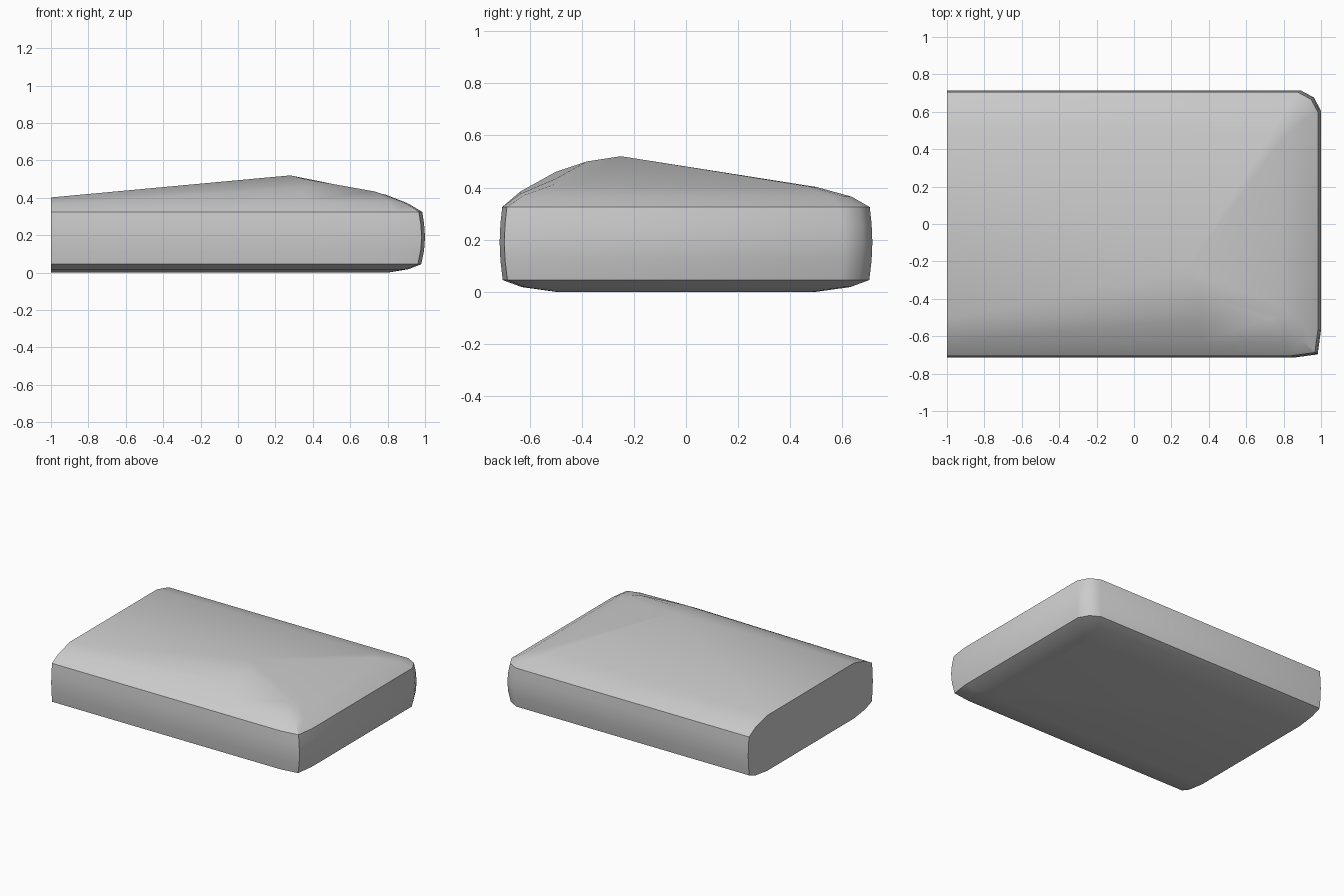
import bpy, bmesh
from math import radians

cube = bpy.data.objects.get("Cube")
if cube:
    bpy.data.objects.remove(cube)

# single stone-grey material
grey = bpy.data.materials.new("light_grey")
grey.use_nodes = True
colour = (0.6, 0.6, 0.6, 1)
grey.diffuse_color = colour
grey.node_tree.nodes["Principled BSDF"].inputs["Base Color"].default_value = colour


def outline(x, y, z, front_r, back_r, lift):
    """Open loop from the flat end, round the front, right and back sides."""
    f, b = front_r, back_r
    plan = [(-1, -y), (0.36, -y), (x - f, -y), (x - 0.12 * f, -y + 0.12 * f),
            (x, -y + f), (x, y - b), (x - 0.35 * b, y - 0.35 * b),
            (x - b, y), (-1, y)]
    raised = {1: lift, 2: lift * 0.55, 3: lift * 0.25, 4: lift * 0.25}
    return [(px, py, z + raised.get(i, 0)) for i, (px, py) in enumerate(plan)]


# outlines from the base up: reach in x, reach in y, height, corner sizes, front lift
levels = [
    (0.80, 0.50, 0.000, 0.05, 0.05, 0),
    (0.91, 0.63, 0.018, 0.10, 0.08, 0),
    (0.98, 0.703, 0.045, 0.15, 0.11, 0),
    (0.995, 0.712, 0.12, 0.15, 0.11, 0),
    (1.00, 0.715, 0.19, 0.15, 0.11, 0),
    (0.995, 0.712, 0.26, 0.15, 0.11, 0),
    (0.985, 0.705, 0.325, 0.15, 0.11, 0),
    (0.91, 0.635, 0.365, 0.10, 0.08, 0.02),
    (0.79, 0.50, 0.402, 0.06, 0.05, 0.058),
]

bm = bmesh.new()
rings = [[bm.verts.new(p) for p in outline(*level)] for level in levels]

# rounded side wall
for low, high in zip(rings, rings[1:]):
    for i in range(len(low) - 1):
        bm.faces.new((low[i], low[i + 1], high[i + 1], high[i]))

# flat base and flat cut end
bm.faces.new(rings[0])
bm.faces.new([r[0] for r in rings] + [r[-1] for r in reversed(rings)])

# off-centre peak with a rounded front shoulder
peak = bm.verts.new((0.28, -0.25, 0.52))
shoulder = bm.verts.new((0.36, -0.38, 0.50))
top = rings[-1]
for i in range(len(top)):
    tip = shoulder if i < 4 else peak
    bm.faces.new((top[i], top[(i + 1) % len(top)], tip))
for edge_vert in (top[0], top[4]):
    bm.faces.new((edge_vert, shoulder, peak))

bmesh.ops.recalc_face_normals(bm, faces=bm.faces)
mesh = bpy.data.meshes.new("peaked_slab")
bm.to_mesh(mesh)
bm.free()
mesh.materials.append(grey)
slab = bpy.data.objects.new("peaked_slab", mesh)
bpy.context.collection.objects.link(slab)

# smooth rounding with crisp rims
bpy.ops.object.select_all(action="DESELECT")
slab.select_set(True)
bpy.context.view_layer.objects.active = slab
bpy.ops.object.shade_smooth_by_angle(angle=radians(35))
